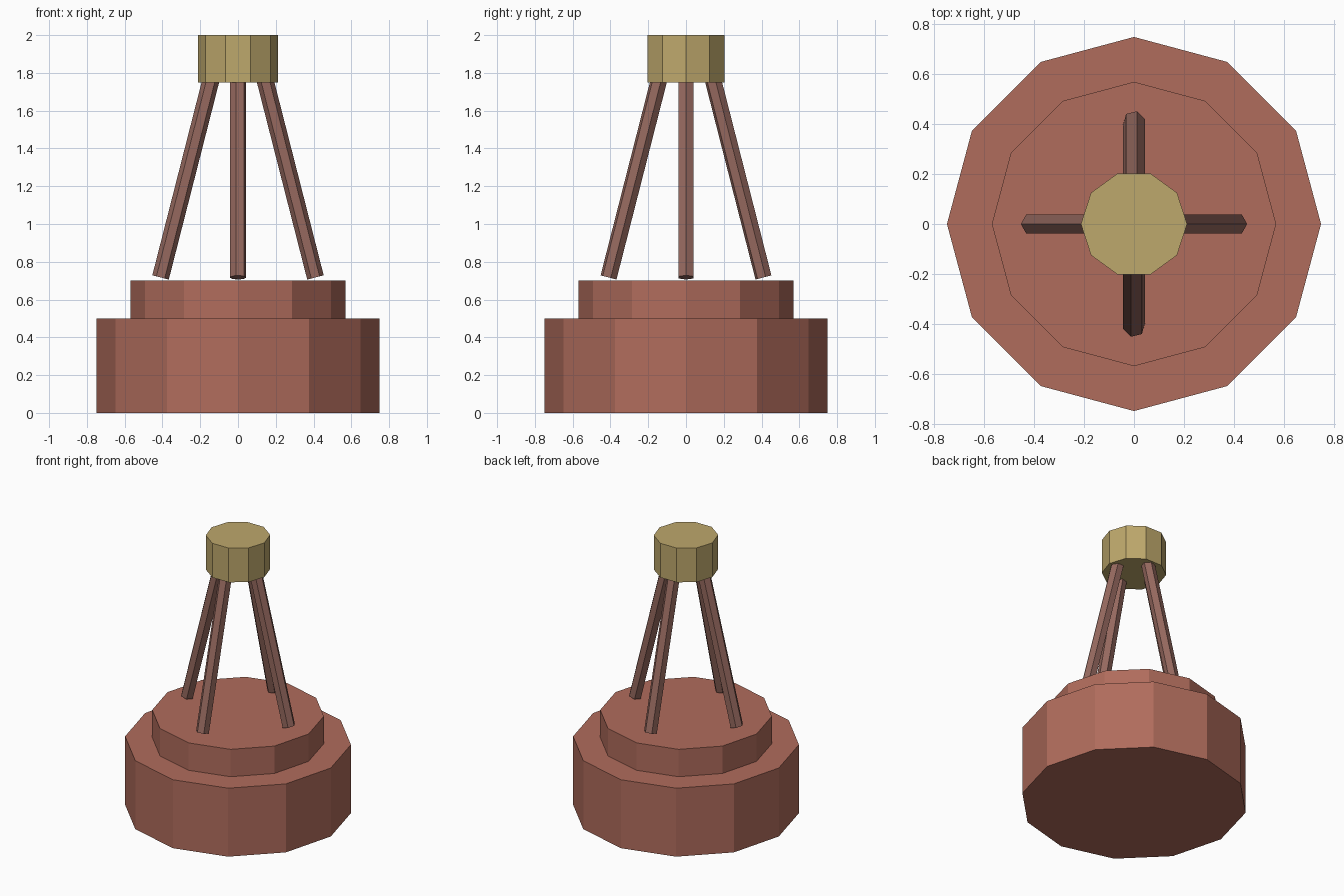
import bpy
import math
from mathutils import Matrix

if "Cube" in bpy.data.objects:
    bpy.data.objects.remove(bpy.data.objects["Cube"])


def material(name, rgb):
    mat = bpy.data.materials.new(name)
    linear = [((c / 255 + 0.055) / 1.055) ** 2.4 for c in rgb]
    mat.diffuse_color = (*linear, 1)
    mat.use_nodes = True
    mat.node_tree.nodes["Principled BSDF"].inputs["Base Color"].default_value = mat.diffuse_color
    return mat


clay = material("clay red", (176, 108, 92))
wood = material("dusty brown", (150, 105, 95))
brass = material("dull brass", (190, 168, 108))


def prism(name, sides, radius, depth, mat, turn=0.0, placement=None):
    """Flat-sided upright prism with a corner on +x, then turned and placed."""
    bpy.ops.mesh.primitive_cylinder_add(vertices=sides, radius=radius, depth=depth)
    obj = bpy.context.object
    obj.name = name
    # cylinder corners start on +y
    obj.data.transform(Matrix.Rotation(turn - math.pi / 2, 4, 'Z'))
    obj.data.transform(placement or Matrix.Identity(4))
    obj.data.materials.append(mat)
    return obj


# Stepped twelve-sided base
prism("base", 12, 0.75, 0.5, clay, placement=Matrix.Translation((0, 0, 0.25)))
prism("upper_step", 12, 0.57, 0.2, clay, placement=Matrix.Translation((0, 0, 0.6)))

# Four leaning six-sided legs, their tops tucked into the cap
TILT = 0.25
LENGTH = 1.1
for i, name in enumerate(("right", "back", "left", "front")):
    # the front and back legs are twisted slightly about their length
    twist = math.radians(-75) if i % 2 else 0.0
    place = (Matrix.Rotation(i * math.pi / 2, 4, 'Z')
             @ Matrix.Translation((0.274, 0, 1.25))
             @ Matrix.Rotation(-TILT, 4, 'Y'))
    prism(name + "_leg", 6, 0.045, LENGTH, wood, twist, place)

# Ten-sided cap
prism("cap", 10, 0.213, 0.25, brass, placement=Matrix.Translation((0, 0, 1.875)))
